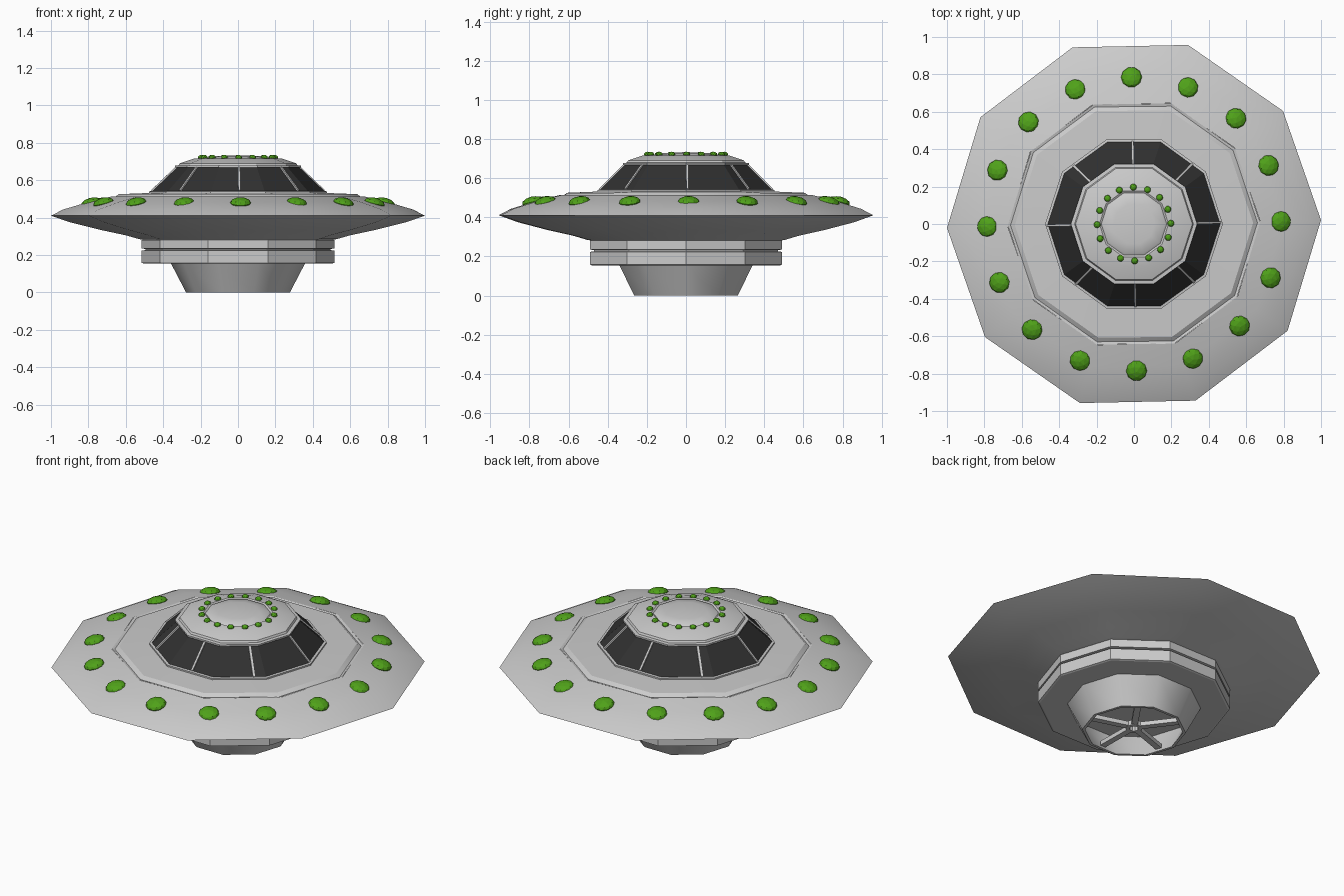
import bpy, bmesh
from math import sin, cos, pi, radians, atan2
from mathutils import Matrix, Vector

if "Cube" in bpy.data.objects:
    bpy.data.objects.remove(bpy.data.objects["Cube"])

SIDES = 10


def material(name, rgb):
    m = bpy.data.materials.new(name)
    m.diffuse_color = (*rgb, 1)
    m.use_nodes = True
    m.node_tree.nodes["Principled BSDF"].inputs["Base Color"].default_value = m.diffuse_color
    return m


green = material("green_glow", (0.08, 0.36, 0.01))
black = material("dark_glass", (0.03, 0.03, 0.03))


def finish(name, bm, mat=None, smooth=None):
    bmesh.ops.recalc_face_normals(bm, faces=bm.faces)
    me = bpy.data.meshes.new(name)
    bm.to_mesh(me)
    bm.free()
    ob = bpy.data.objects.new(name, me)
    bpy.context.collection.objects.link(ob)
    if mat:
        me.materials.append(mat)
    if smooth:
        bpy.ops.object.select_all(action='DESELECT')
        ob.select_set(True)
        bpy.context.view_layer.objects.active = ob
        bpy.ops.object.shade_smooth_by_angle(angle=radians(smooth))
    return ob


def lathe(name, profile, turn=0, mat=None, smooth=None, closed=False):
    """Spin (radius, z) points into a ten-sided shell; radius 0 makes a pole."""
    bm = bmesh.new()
    rings = []
    for r, z in profile:
        if r == 0:
            rings.append([bm.verts.new((0, 0, z))] * SIDES)
        else:
            rings.append([bm.verts.new((r * cos(a), r * sin(a), z)) for a in
                          (radians(turn) + 2 * pi * i / SIDES for i in range(SIDES))])
    pairs = list(zip(rings, rings[1:]))
    if closed:
        pairs.append((rings[-1], rings[0]))
    for lo, hi in pairs:
        for i in range(SIDES):
            j = (i + 1) % SIDES
            quad = [lo[i], lo[j], hi[j], hi[i]]
            bm.faces.new(list(dict.fromkeys(quad)))
    return finish(name, bm, mat, smooth)


def light_ring(name, count, radius, z, size, height, start, tilt, detail):
    """Ring of flattened domes, leaning outward with the hull."""
    bm = bmesh.new()
    for i in range(count):
        a = radians(start) + 2 * pi * i / count
        m = (Matrix.Rotation(a, 4, 'Z') @ Matrix.Translation((radius, 0, z))
             @ Matrix.Rotation(radians(tilt), 4, 'Y')
             @ Matrix.Diagonal((size, size, height, 1)))
        bmesh.ops.create_icosphere(bm, subdivisions=detail, radius=1, matrix=m)
    return finish(name, bm, green)


def bar(bm, p, q, width, depth):
    """Box running from p to q."""
    p, q = Vector(p), Vector(q)
    d = q - p
    rot = d.to_track_quat('X', 'Z').to_matrix().to_4x4()
    m = (Matrix.Translation((p + q) / 2) @ rot
         @ Matrix.Diagonal((d.length, width, depth, 1)))
    bmesh.ops.create_cube(bm, size=1, matrix=m)


# main saucer disc with its raised inner deck
lathe("saucer_disc", [
    (0.50, 0.28), (0.53, 0.285), (0.60, 0.305), (0.74, 0.335), (0.90, 0.375),
    (1.0, 0.41), (0.935, 0.443), (0.80, 0.483), (0.675, 0.513)], 1.2, smooth=30)
lathe("upper_deck", [
    (0.675, 0.513), (0.66, 0.509), (0.637, 0.525), (0.46, 0.532)], 0.6, smooth=30)

# lower collar in two bands with a groove between
lathe("collar", [
    (0.50, 0.285), (0.515, 0.28), (0.515, 0.235), (0.495, 0.232), (0.495, 0.226),
    (0.515, 0.223), (0.515, 0.158), (0.505, 0.154), (0.35, 0.154)])

# open thruster cone with a ceiling inside
lathe("thruster_cone", [
    (0.36, 0.158), (0.278, 0.0), (0.262, 0.0), (0.335, 0.15), (0, 0.15)], smooth=40)

# hub and arms inside the thruster
lathe("thruster_hub", [(0.045, 0.015), (0.045, 0.045), (0.025, 0.045), (0.025, 0.015)],
      closed=True)
bm = bmesh.new()
for k in range(5):
    a = radians(-17 + 72 * k)
    bar(bm, (0.04 * cos(a), 0.04 * sin(a), 0.03),
        (0.255 * cos(a), 0.255 * sin(a), 0.03), 0.035, 0.025)
finish("thruster_arms", bm)

# cockpit base frame and dark window band
lathe("window_base", [(0.475, 0.53), (0.475, 0.54), (0.455, 0.543)])
lathe("window_band", [(0.463, 0.54), (0.328, 0.668)], mat=black)

# window dividers lying on the sloped panes
bm = bmesh.new()
for k in range(8):
    deg = 45 * k + 1
    a = radians(deg)
    f = cos(pi / 10) / cos(radians(deg % 36 - 18))
    bar(bm, (0.463 * f * cos(a), 0.463 * f * sin(a), 0.542),
        (0.328 * f * cos(a), 0.328 * f * sin(a), 0.670), 0.012, 0.012)
finish("window_dividers", bm)

# roof cap and shallow top dome
lathe("roof_cap", [
    (0.32, 0.666), (0.338, 0.668), (0.338, 0.677), (0.318, 0.679), (0.312, 0.69),
    (0.235, 0.715), (0.185, 0.72), (0.175, 0.714)], smooth=25)
lathe("top_dome", [(0.175, 0.714), (0.165, 0.721), (0.11, 0.729), (0, 0.733)], smooth=40)

# green lights
light_ring("rim_lights", 16, 0.785, 0.479, 0.056, 0.027, 1, 15, 2)
light_ring("roof_lights", 16, 0.197, 0.721, 0.018, 0.014, 1, 5, 2)
